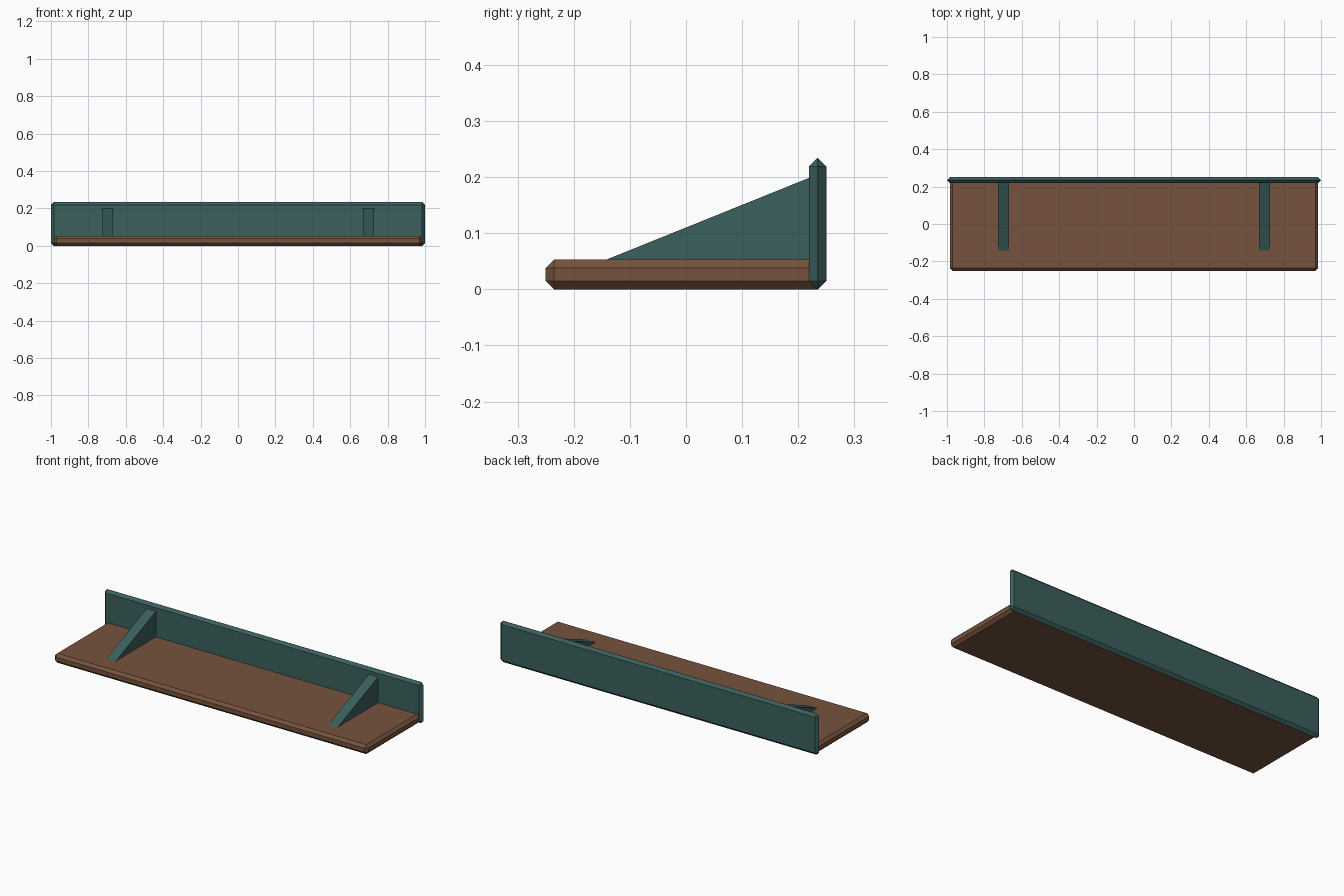
import bpy, bmesh

if "Cube" in bpy.data.objects:
    bpy.data.objects.remove(bpy.data.objects["Cube"])

def material(name, rgb):
    m = bpy.data.materials.new(name)
    m.diffuse_color = (*rgb, 1)
    m.use_nodes = True
    m.node_tree.nodes["Principled BSDF"].inputs["Base Color"].default_value = m.diffuse_color
    return m

wood = material("brown wood", (0.18, 0.086, 0.047))
teal = material("dark teal", (0.043, 0.115, 0.108))

def finish(name, bm, mat):
    bmesh.ops.recalc_face_normals(bm, faces=bm.faces)
    me = bpy.data.meshes.new(name)
    bm.to_mesh(me)
    bm.free()
    me.materials.append(mat)
    ob = bpy.data.objects.new(name, me)
    bpy.context.collection.objects.link(ob)
    return ob

def chamfered_box(name, lo, hi, chamfer, mat):
    bm = bmesh.new()
    bmesh.ops.create_cube(bm, size=1)
    for v in bm.verts:
        v.co = [a + (b - a) * (c + 0.5) for a, b, c in zip(lo, hi, v.co)]
    ob = finish(name, bm, mat)
    bev = ob.modifiers.new("chamfer", 'BEVEL')
    bev.width = chamfer
    bev.segments = 1
    return ob

# Shelf board, running back into the rear panel
chamfered_box("shelf_board", (-0.985, -0.25, 0), (0.985, 0.249, 0.053), 0.0148, wood)

# Upright rear panel
chamfered_box("back_panel", (-1, 0.219, 0), (1, 0.25, 0.234), 0.015, teal)

# Two triangular brackets
for side, x in (("left", -0.698), ("right", 0.698)):
    bm = bmesh.new()
    profile = [(-0.142, 0.053), (0.22, 0.053), (0.22, 0.199)]
    face = bm.faces.new([bm.verts.new((x - 0.029, y, z)) for y, z in profile])
    ext = bmesh.ops.extrude_face_region(bm, geom=[face])
    bmesh.ops.translate(bm, vec=(0.058, 0, 0),
                        verts=[g for g in ext["geom"] if isinstance(g, bmesh.types.BMVert)])
    finish(side + "_bracket", bm, teal)
